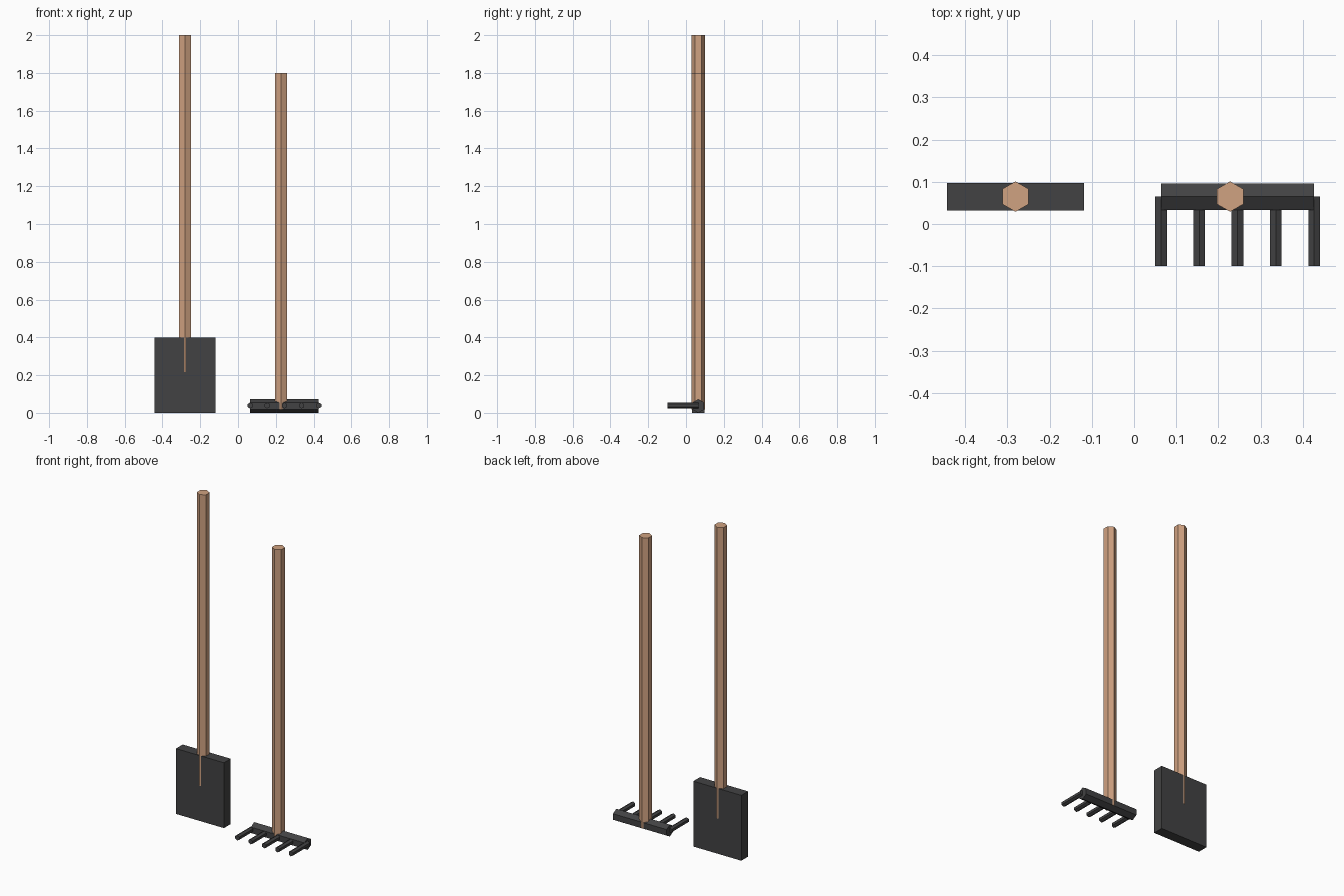
import bpy, bmesh, math
from mathutils import Matrix, Vector

if "Cube" in bpy.data.objects:
    bpy.data.objects.remove(bpy.data.objects["Cube"])


def material(name, rgb):
    m = bpy.data.materials.new(name)
    m.diffuse_color = (*rgb, 1)
    m.use_nodes = True
    m.node_tree.nodes["Principled BSDF"].inputs["Base Color"].default_value = m.diffuse_color
    return m


wood = material("light_wood", (0.63, 0.36, 0.22))
metal = material("dark_metal", (0.055, 0.055, 0.057))


def finish(name, bm, mat):
    bmesh.ops.recalc_face_normals(bm, faces=bm.faces)
    me = bpy.data.meshes.new(name)
    bm.to_mesh(me)
    bm.free()
    me.materials.append(mat)
    ob = bpy.data.objects.new(name, me)
    bpy.context.collection.objects.link(ob)
    return ob


def hex_rod(name, start, end, r, pointy, mat):
    """Six-sided rod from start to end, one corner facing the pointy direction."""
    start, end, u = Vector(start), Vector(end), Vector(pointy)
    v = (end - start).normalized().cross(u)
    bm = bmesh.new()
    angles = [math.radians(60 * i) for i in range(6)]
    rings = [[bm.verts.new(c + r * (u * math.cos(a) + v * math.sin(a))) for a in angles]
             for c in (start, end)]
    for i in range(6):
        j = (i + 1) % 6
        bm.faces.new((rings[0][i], rings[0][j], rings[1][j], rings[1][i]))
    for ring in rings:
        bm.faces.new(ring)
    return finish(name, bm, mat)


def box(name, lo, hi, mat):
    lo, hi = Vector(lo), Vector(hi)
    bm = bmesh.new()
    bmesh.ops.create_cube(bm, size=1, matrix=Matrix.Translation((lo + hi) / 2)
                          @ Matrix.Diagonal((*(hi - lo), 1)))
    return finish(name, bm, mat)


Y, R = 0.065, 0.036

# Shovel: blade with the handle corners just showing through it
box("shovel_blade", (-0.443, Y - 0.0325, 0), (-0.118, Y + 0.0325, 0.4), metal)
hex_rod("shovel_handle", (-0.281, Y, 0.217), (-0.281, Y, 2.0), R, (0, 1, 0), wood)

# Rake: handle, head bar and five tines pointing forward
hex_rod("rake_handle", (0.228, Y, 0.018), (0.228, Y, 1.8), R, (0, 1, 0), wood)
hex_rod("rake_bar", (0.064, Y, 0.0365), (0.427, Y, 0.0365), 0.0365, (0, 0, 1), metal)
for i in range(5):
    x = 0.064 + i * 0.0908
    hex_rod(f"rake_tine_{i + 1}", (x, Y, 0.039), (x, -0.099, 0.039), 0.016, (0, 0, 1), metal)
